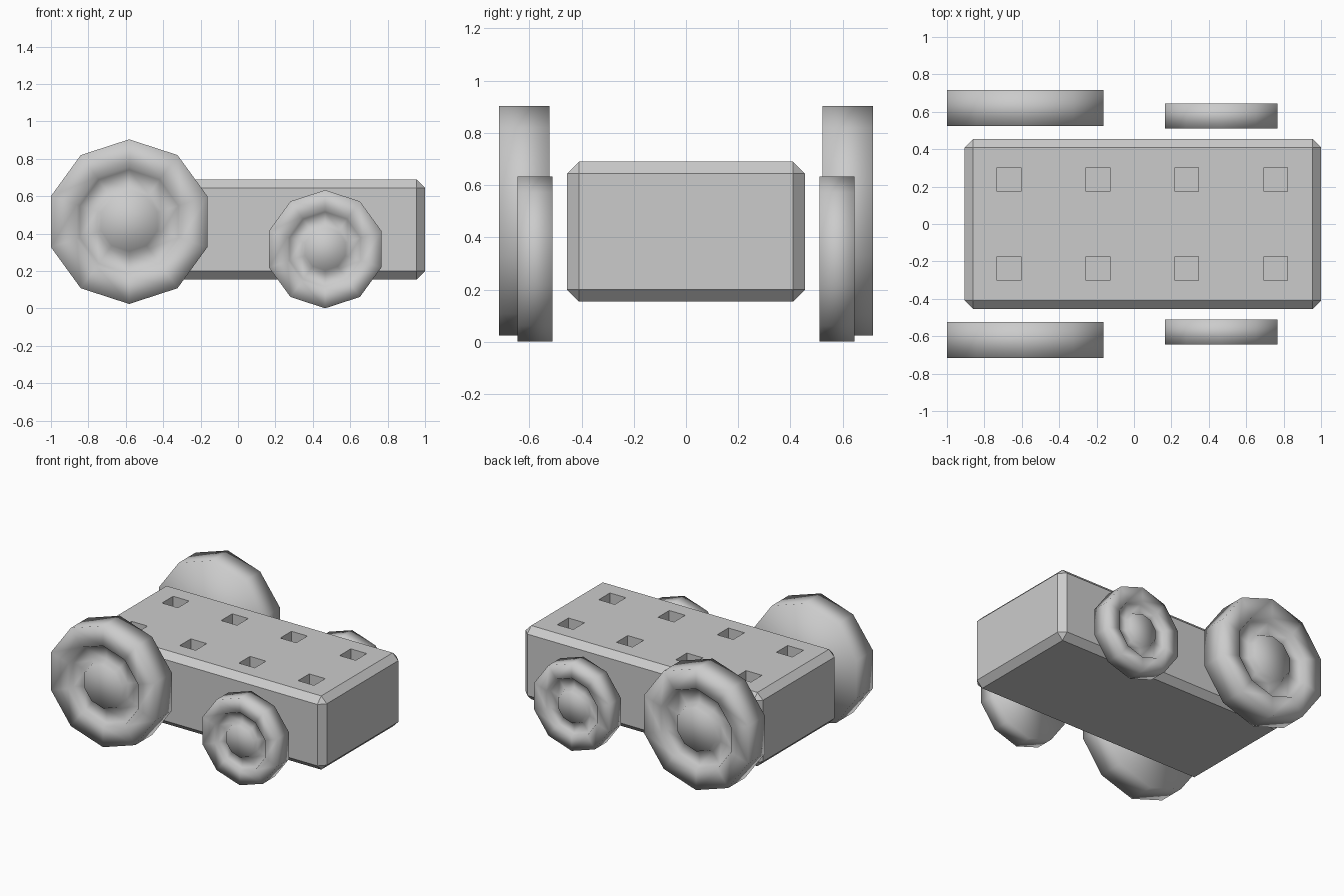
import bpy, bmesh
from math import sin, cos, pi
from mathutils import Matrix

if "Cube" in bpy.data.objects:
    bpy.data.objects.remove(bpy.data.objects["Cube"])


def make_object(name, bm, smooth=False):
    bmesh.ops.recalc_face_normals(bm, faces=bm.faces)
    for f in bm.faces:
        f.smooth = smooth
    mesh = bpy.data.meshes.new(name)
    bm.to_mesh(mesh)
    bm.free()
    obj = bpy.data.objects.new(name, mesh)
    bpy.context.collection.objects.link(obj)
    return obj


def add_box(bm, x0, x1, y0, y1, z0, z1):
    m = (Matrix.Translation(((x0 + x1) / 2, (y0 + y1) / 2, (z0 + z1) / 2))
         @ Matrix.Diagonal((x1 - x0, y1 - y0, z1 - z0, 1)))
    bmesh.ops.create_cube(bm, size=1, matrix=m)


# Chassis block with chamfered edges
bm = bmesh.new()
add_box(bm, -0.905, 1.0, -0.455, 0.455, 0.155, 0.69)
bmesh.ops.bevel(bm, geom=bm.edges[:], offset=0.045, offset_type='OFFSET',
                segments=1, profile=0.5, affect='EDGES')
body = make_object("chassis", bm)

# Square sockets in the top
bm = bmesh.new()
for x in (-0.668, -0.193, 0.282, 0.758):
    for y in (-0.238, 0.238):
        add_box(bm, x - 0.064, x + 0.064, y - 0.064, y + 0.064, 0.58, 0.8)
cutter = make_object("socket_cutter", bm)
cutter.hide_render = True
cutter.hide_viewport = False
cutter.display_type = 'WIRE'
mod = body.modifiers.new("sockets", 'BOOLEAN')
mod.operation = 'DIFFERENCE'
mod.solver = 'EXACT'
mod.object = cutter
bpy.context.view_layer.objects.active = body
bpy.ops.object.modifier_apply(modifier=mod.name)
bpy.data.objects.remove(cutter)

# Ten-sided wheel: plain inner face, stepped rings on the outer face
SIDES = 10
RINGS = ((0.67, 0.0), (0.63, -0.09), (0.41, -0.09), (0.36, 0.0))


def wheel(name, x, z, radius, y_in, y_out, side):
    profile = [(radius, y_in), (radius, y_out)]
    profile += [(radius * r, y_out + radius * d) for r, d in RINGS]
    bm = bmesh.new()
    loops = []
    for r, y in profile:
        loops.append([bm.verts.new((x + r * sin(2 * pi * i / SIDES), side * y,
                                    z + r * cos(2 * pi * i / SIDES)))
                      for i in range(SIDES)])
    for a, b in zip(loops, loops[1:]):
        for i in range(SIDES):
            j = (i + 1) % SIDES
            bm.faces.new((a[i], a[j], b[j], b[i]))
    bm.faces.new(loops[0])
    bm.faces.new(loops[-1])
    make_object(name, bm, smooth=True)


for side, label in ((-1, "right"), (1, "left")):
    wheel("large_wheel_" + label, -0.582, 0.464, 0.44, 0.523, 0.716, side)
    wheel("small_wheel_" + label, 0.466, 0.317, 0.316, 0.511, 0.645, side)
